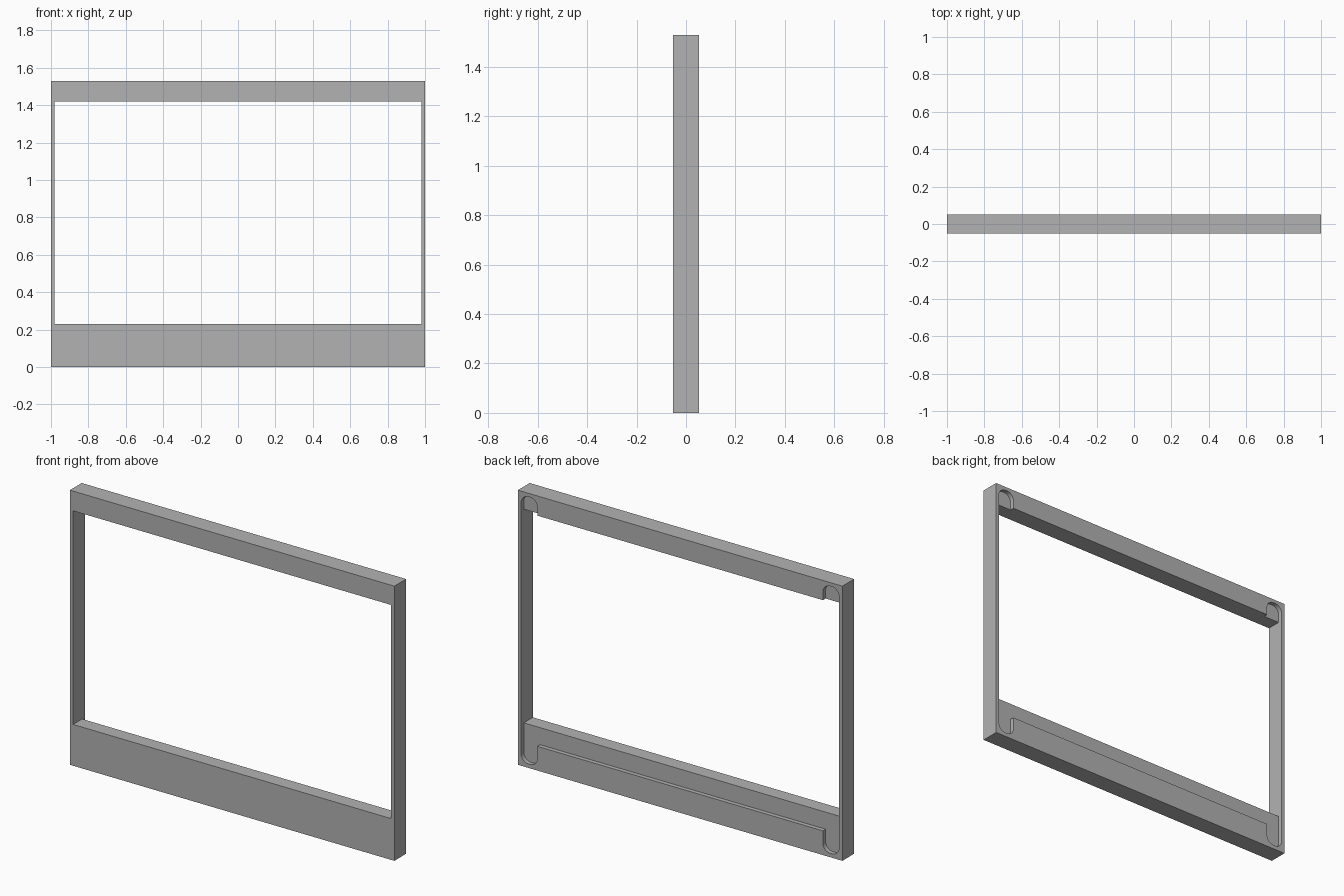
import bpy, bmesh, math

if "Cube" in bpy.data.objects:
    bpy.data.objects.remove(bpy.data.objects["Cube"])

TOP = 1.53                      # overall height
HALF_D = 0.052                  # half thickness
OPEN_X, OPEN_LO, OPEN_HI = 0.98, 0.23, 1.42
EAR_X, EAR_LO, EAR_HI = 0.88, 0.022, 1.51
LEDGE_Z, RADIUS, RECESS = 0.135, 0.045, 0.024

grey = bpy.data.materials.new("neutral_grey")
grey.diffuse_color = (0.448, 0.448, 0.448, 1)
grey.use_nodes = True
grey.node_tree.nodes["Principled BSDF"].inputs["Base Color"].default_value = grey.diffuse_color


def prism(name, outline, y0, y1):
    """Extrude an (x, z) outline from y0 to y1."""
    bm = bmesh.new()
    face = bm.faces.new([bm.verts.new((x, y0, z)) for x, z in outline])
    ext = bmesh.ops.extrude_face_region(bm, geom=[face])
    verts = [g for g in ext["geom"] if isinstance(g, bmesh.types.BMVert)]
    bmesh.ops.translate(bm, verts=verts, vec=(0, y1 - y0, 0))
    bmesh.ops.recalc_face_normals(bm, faces=bm.faces)
    mesh = bpy.data.meshes.new(name)
    bm.to_mesh(mesh)
    bm.free()
    mesh.materials.append(grey)
    ob = bpy.data.objects.new(name, mesh)
    bpy.context.collection.objects.link(ob)
    return ob


def rect(x, z0, z1):
    return [(-x, z0), (x, z0), (x, z1), (-x, z1)]


def arc(cx, cz, start, n=8):
    """Quarter circle, counter-clockwise from a start angle in degrees."""
    return [(cx + RADIUS * math.cos(math.radians(start + 90 * i / n)),
             cz + RADIUS * math.sin(math.radians(start + 90 * i / n)))
            for i in range(n + 1)]


def cut(target, cutter):
    mod = target.modifiers.new("cut", 'BOOLEAN')
    mod.operation = 'DIFFERENCE'
    mod.solver = 'EXACT'
    mod.object = cutter
    bpy.context.view_layer.objects.active = target
    bpy.ops.object.modifier_apply(modifier=mod.name)
    bpy.data.objects.remove(cutter, do_unlink=True)


# Outer body of the bezel
frame = prism("bezel_frame", rect(1.0, 0, TOP), -HALF_D, HALF_D)

# Shallow back recess: bottom ledge plus four rounded corner pockets
a, b, r = EAR_X + RADIUS, OPEN_X - RADIUS, RADIUS
half = ([(EAR_X, LEDGE_Z)]
        + arc(a, EAR_LO + r, 180) + arc(b, EAR_LO + r, 270)
        + arc(b, EAR_HI - r, 0) + arc(a, EAR_HI - r, 90)
        + [(EAR_X, OPEN_HI)])
outline = half + [(-x, z) for x, z in reversed(half)]
cut(frame, prism("recess_cutter", outline, HALF_D - RECESS, HALF_D + 0.1))

# Screen opening through the whole thickness
cut(frame, prism("opening_cutter", rect(OPEN_X, OPEN_LO, OPEN_HI), -0.2, 0.2))

# Smooth the rounded pocket walls, keep edges sharp
bpy.ops.object.select_all(action='DESELECT')
frame.select_set(True)
bpy.context.view_layer.objects.active = frame
bpy.ops.object.shade_smooth_by_angle(angle=math.radians(30))
